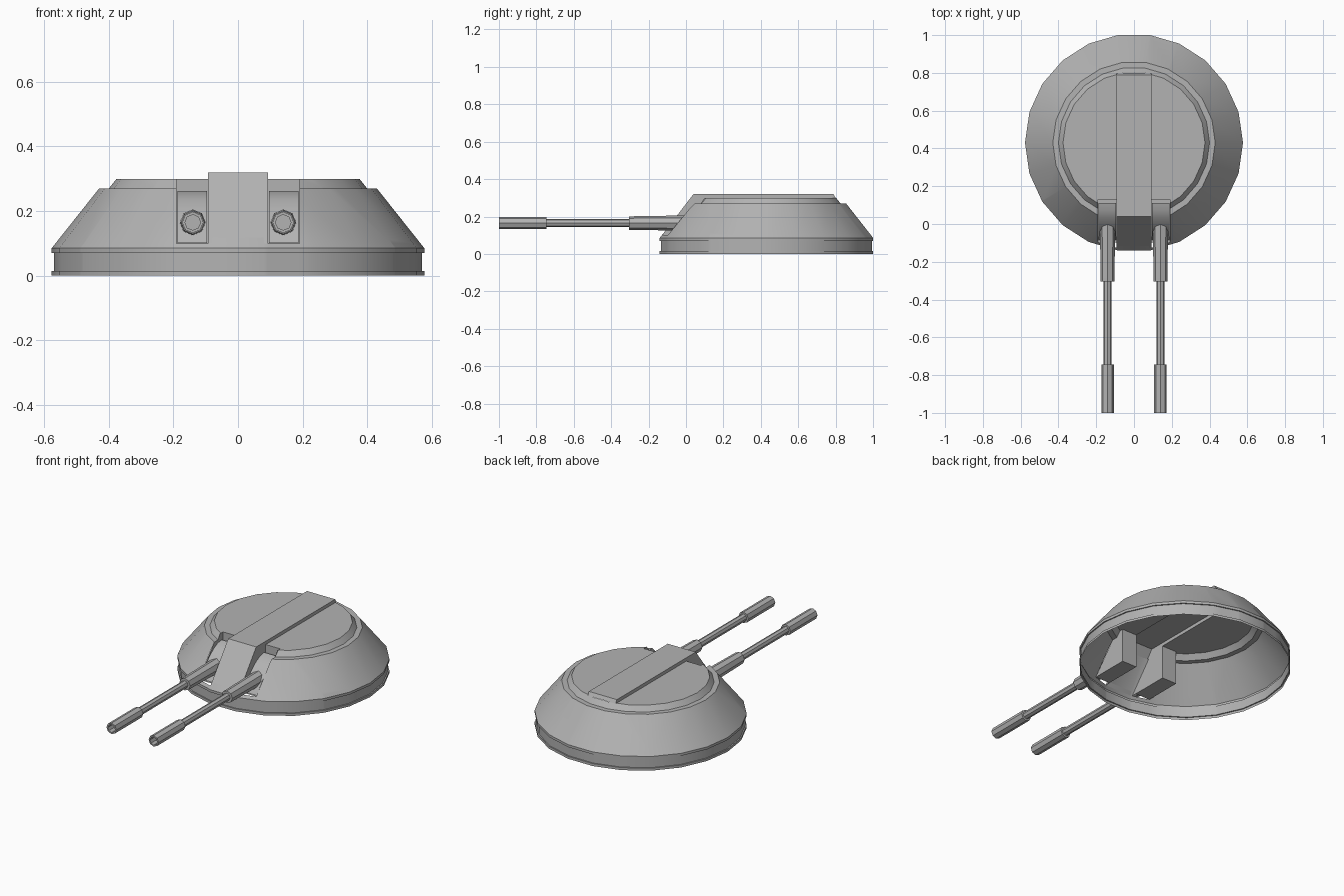
import bpy, bmesh, math
from mathutils import Matrix, Vector

cube = bpy.data.objects.get("Cube")
if cube:
    bpy.data.objects.remove(cube, do_unlink=True)

GREY = (0.45, 0.45, 0.45, 1.0)
metal = bpy.data.materials.new("grey_metal")
metal.use_nodes = True
metal.diffuse_color = GREY
metal.node_tree.nodes["Principled BSDF"].inputs["Base Color"].default_value = GREY

CENTRE = Vector((0, 0.43, 0))
RIDGE, SLOT, SLOT_BACK, SLOT_FLOOR = 0.093, 0.19, 0.13, 0.10


def finish(name, bm, fix_normals=True):
    if fix_normals:
        bmesh.ops.recalc_face_normals(bm, faces=bm.faces)
    mesh = bpy.data.meshes.new(name)
    bm.to_mesh(mesh)
    bm.free()
    mesh.materials.append(metal)
    obj = bpy.data.objects.new(name, mesh)
    bpy.context.collection.objects.link(obj)
    bpy.ops.object.select_all(action='DESELECT')
    obj.select_set(True)
    bpy.context.view_layer.objects.active = obj
    bpy.ops.object.shade_smooth_by_angle(angle=math.radians(30))
    return obj


def lathe(profile, sides, matrix, cap_start, cap_end):
    """Spin (radius, height) points around z, then place with the matrix."""
    bm = bmesh.new()
    rings = []
    for r, h in profile:
        rings.append([bm.verts.new(matrix @ Vector((
            r * math.cos(math.tau * i / sides), r * math.sin(math.tau * i / sides), h)))
            for i in range(sides)])
    for a, b in zip(rings, rings[1:]):
        for i in range(sides):
            j = (i + 1) % sides
            bm.faces.new((a[i], a[j], b[j], b[i]))
    if cap_start:
        bm.faces.new(rings[0][::-1])
    if cap_end:
        bm.faces.new(rings[-1])
    return bm


def side_face(bm, x, outline):
    return bm.faces.new([bm.verts.new((x, y, z)) for y, z in outline])


def strip(bm, x0, x1, path):
    """Sheet that follows a (y, z) path between two x positions."""
    rows = [(bm.verts.new((x0, y, z)), bm.verts.new((x1, y, z))) for y, z in path]
    for a, b in zip(rows, rows[1:]):
        bm.faces.new((a[0], a[1], b[1], b[0]))


# Hollow turret shell, open underneath
shell_profile = [(0.577, 0), (0.577, 0.015), (0.57, 0.015), (0.57, 0.07), (0.577, 0.07),
                 (0.577, 0.085), (0.43, 0.27), (0.40, 0.27), (0.376, 0.30)]
bm = lathe(shell_profile, 22, Matrix.Translation(CENTRE), False, True)
cuts = [((x, 0, 0), (1, 0, 0)) for x in (-SLOT, -RIDGE, RIDGE, SLOT)]
cuts += [((0, SLOT_BACK, 0), (0, 1, 0)), ((0, 0, SLOT_FLOOR), (0, 0, 1))]
for point, normal in cuts:
    bmesh.ops.bisect_plane(bm, geom=bm.verts[:] + bm.edges[:] + bm.faces[:],
                           plane_co=point, plane_no=normal)
bmesh.ops.recalc_face_normals(bm, faces=bm.faces)
doomed = []
for f in bm.faces:
    c = f.calc_center_median()
    in_slot = RIDGE < abs(c.x) < SLOT and c.y < SLOT_BACK and c.z > SLOT_FLOOR
    under_ridge = abs(c.x) < RIDGE and c.y < 0.79 and c.z > 0.265
    if in_slot or under_ridge:
        doomed.append(f)
bmesh.ops.delete(bm, geom=doomed, context='FACES')
finish("turret_shell", bm, False)

# Raised centre ridge, whose sides also wall the gun slots
bm = bmesh.new()
top_path = [(0.80, 0.30), (0.788, 0.32), (0.04, 0.32), (-0.129, SLOT_FLOOR)]
strip(bm, -RIDGE, RIDGE, top_path)
for x in (-RIDGE, RIDGE):
    side_face(bm, x, top_path + [(SLOT_BACK, SLOT_FLOOR), (SLOT_BACK, 0.30)])
bmesh.ops.remove_doubles(bm, verts=bm.verts, dist=0.0005)
finish("centre_ridge", bm)

for side, s in (("left", 1), ("right", -1)):
    # Slot lining: outer wall, back and floor
    bm = bmesh.new()
    side_face(bm, s * SLOT, [(-0.097, SLOT_FLOOR), (0.046, 0.27), (0.08, 0.27), (0.10, 0.30),
                             (SLOT_BACK, 0.30), (SLOT_BACK, SLOT_FLOOR)])
    strip(bm, s * RIDGE, s * SLOT, [(SLOT_BACK, 0.30), (SLOT_BACK, SLOT_FLOOR),
                                    (-0.097, SLOT_FLOOR)])
    bmesh.ops.remove_doubles(bm, verts=bm.verts, dist=0.0005)
    finish(side + "_slot_lining", bm)

    # Curved mantlet filling the slot
    bm = bmesh.new()
    arc = [(0.11, 0.262), (0.07, 0.253), (0.035, 0.235), (0.0, 0.207),
           (-0.035, 0.172), (-0.065, 0.135), (-0.085, 0.101), (0.11, 0.101)]
    face = side_face(bm, s * (RIDGE + 0.003), arc)
    new = bmesh.ops.extrude_face_region(bm, geom=[face])["geom"]
    bmesh.ops.translate(bm, vec=(s * 0.091, 0, 0),
                        verts=[v for v in new if isinstance(v, bmesh.types.BMVert)])
    finish(side + "_mantlet", bm)

    # Gun: sleeve, thin tube and muzzle with a bore
    gun_profile = [(0.040, -0.06), (0.040, 0.05), (0.036, 0.305), (0.022, 0.305),
                   (0.022, 0.745), (0.033, 0.745), (0.033, 1.0), (0.024, 1.0), (0.024, 0.94)]
    place = Matrix.Translation((s * 0.14, 0, 0.165)) @ Matrix.Rotation(math.pi / 2, 4, 'X')
    finish(side + "_gun", lathe(gun_profile, 8, place, True, True))
